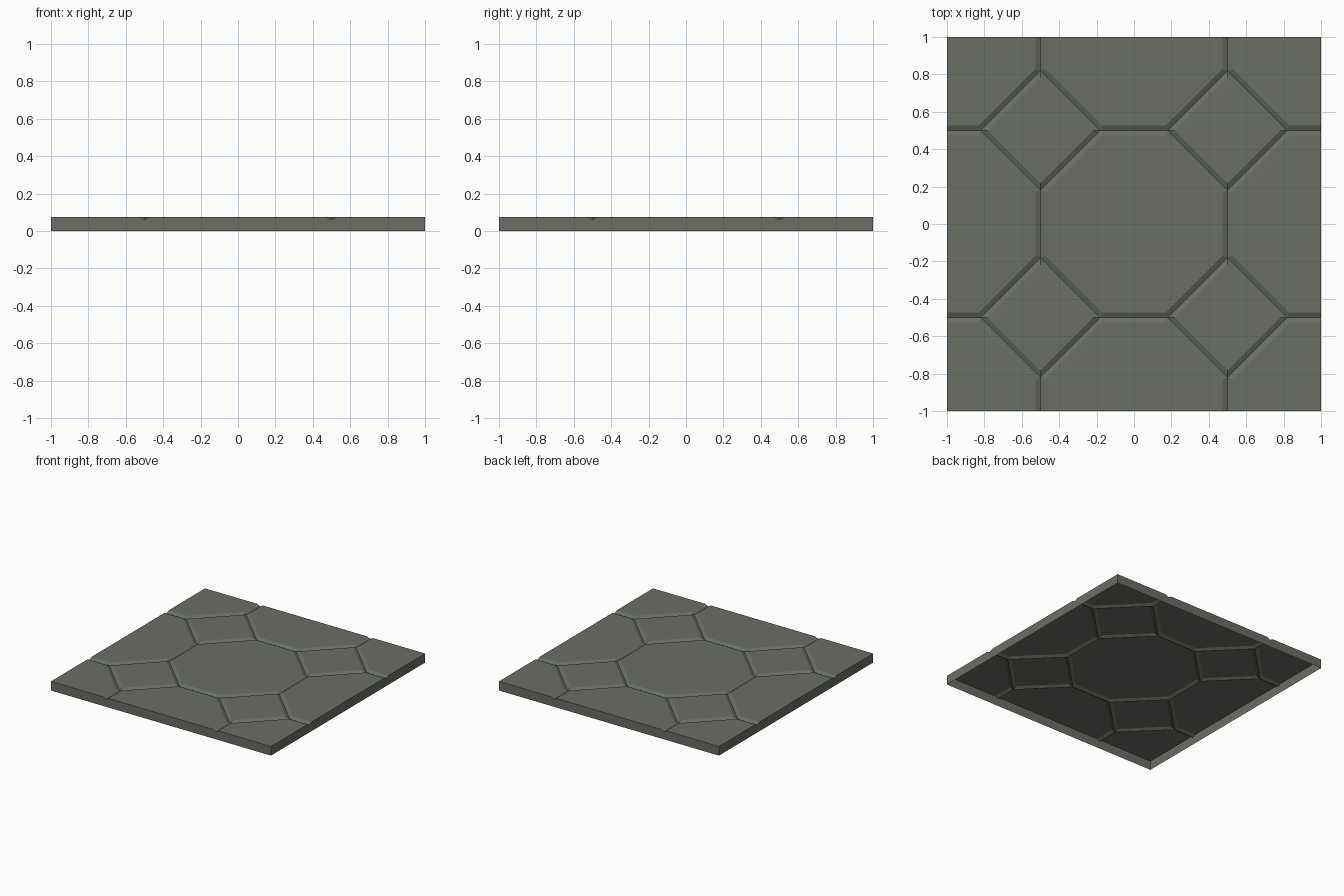
import bpy, bmesh
from mathutils import Vector, Matrix

if "Cube" in bpy.data.objects:
    bpy.data.objects.remove(bpy.data.objects["Cube"])

TOP, LOW = 0.075, 0.061      # tile surface and groove bottom
HALF_GROOVE = 0.026
A, H = 0.5, 0.32             # diamond centre and half diagonal
P, Q = A - H, A + H

mat = bpy.data.materials.new("grey green stone")
mat.diffuse_color = (0.143, 0.157, 0.131, 1)
mat.use_nodes = True
mat.node_tree.nodes["Principled BSDF"].inputs["Base Color"].default_value = mat.diffuse_color

bm = bmesh.new()


def on_rim(a, b):
    return any(abs(abs(a[i]) - 1) < 1e-4 and abs(a[i] - b[i]) < 1e-4 for i in (0, 1))


def face(points):
    clean = []
    for p in points:
        if all((p - c).length > 1e-5 for c in clean):
            clean.append(p)
    if len(clean) > 2:
        bm.faces.new([bm.verts.new(p) for p in clean])


def add_cell(pts):
    """Flat slab with sloped groove sides, plus the outer wall on rim edges."""
    n = len(pts)
    lines = []
    for i in range(n):
        a, b = pts[i], pts[(i + 1) % n]
        d = (b - a).normalized()
        normal = Vector((-d.y, d.x))
        lines.append((normal, normal.dot(a) + (0 if on_rim(a, b) else HALF_GROOVE)))
    inner, outer = [], []
    for i in range(n):
        (n1, c1), (n2, c2) = lines[i - 1], lines[i]
        det = n1.x * n2.y - n1.y * n2.x
        inner.append(Vector(((c1 * n2.y - c2 * n1.y) / det,
                             (n1.x * c2 - n2.x * c1) / det, TOP)))
        corner = on_rim(pts[i - 1], pts[i]) and on_rim(pts[i], pts[(i + 1) % n])
        outer.append(Vector((*pts[i], TOP if corner else LOW)))
    face(inner)
    for i in range(n):
        j = (i + 1) % n
        if on_rim(pts[i], pts[j]):
            face([Vector((*pts[i], 0)), Vector((*pts[j], 0)),
                  outer[j], inner[j], inner[i], outer[i]])
        else:
            face([outer[i], outer[j], inner[j], inner[i]])


# Repeating cells: diamond, half octagon at the edge, corner piece
diamond = [(Q, A), (A, Q), (P, A), (A, P)]
edge = [(A, -P), (Q, -A), (1, -A), (1, A), (Q, A), (A, P)]
corner = [(Q, A), (1, A), (1, 1), (A, 1), (A, Q)]
for k in range(4):
    rot = Matrix(((1, 0), (0, 1)))
    for _ in range(k):
        rot = Matrix(((0, -1), (1, 0))) @ rot
    for cell in (diamond, edge, corner):
        add_cell([rot @ Vector(p) for p in cell])

# Central octagon
add_cell([Vector(p) for p in ((P, -A), (A, -P), (A, P), (P, A),
                              (-P, A), (-A, P), (-A, -P), (-P, -A))])

bmesh.ops.remove_doubles(bm, verts=bm.verts, dist=1e-4)
mesh = bpy.data.meshes.new("floor_tile")
bm.to_mesh(mesh)
bm.free()
mesh.materials.append(mat)
tile = bpy.data.objects.new("floor_tile", mesh)
bpy.context.collection.objects.link(tile)
